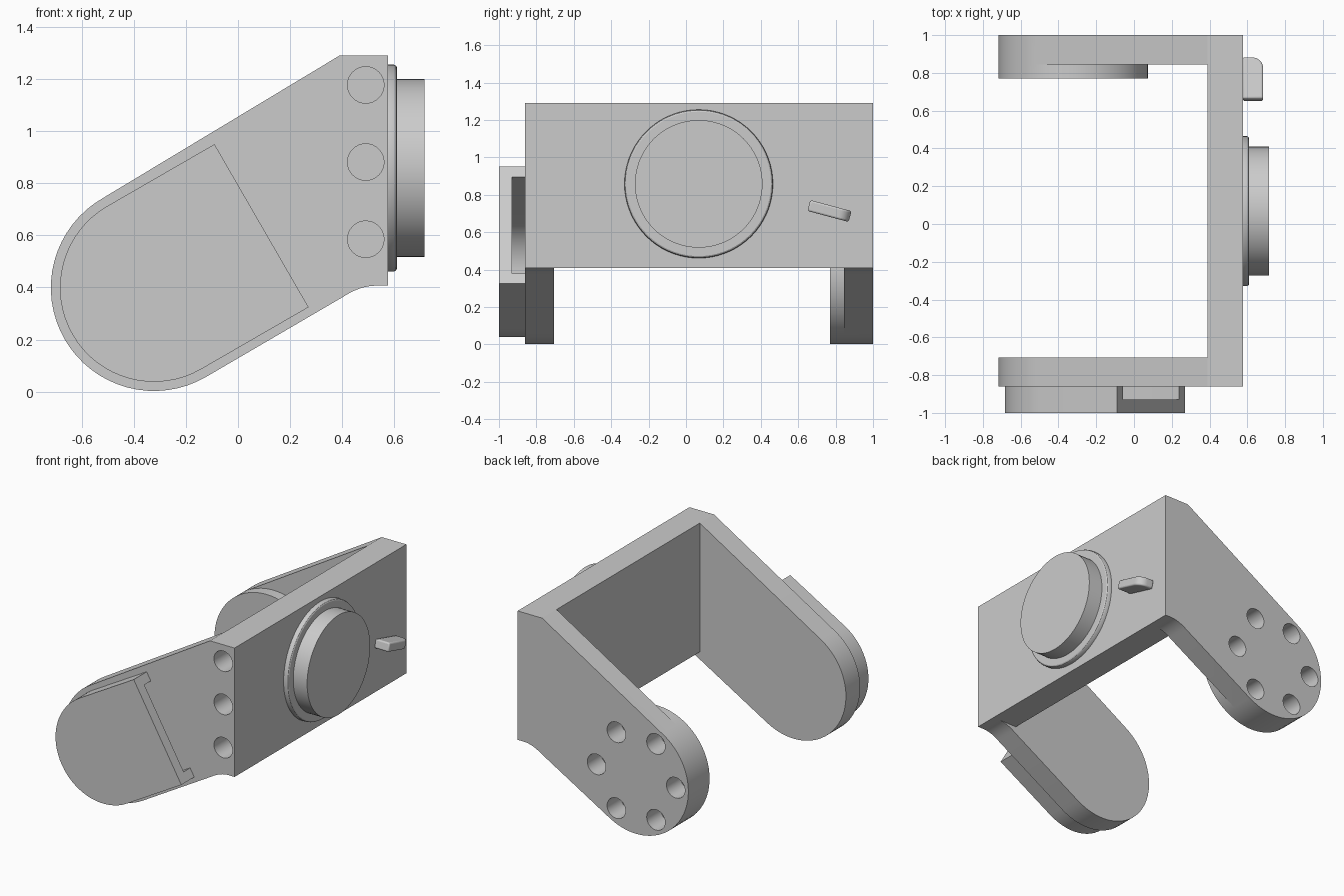
import bpy, bmesh, math
from mathutils import Matrix

if "Cube" in bpy.data.objects:
    bpy.data.objects.remove(bpy.data.objects["Cube"])

grey = bpy.data.materials.new("plain grey")
grey.diffuse_color = (0.6, 0.6, 0.6, 1)
grey.use_nodes = True
grey.node_tree.nodes["Principled BSDF"].inputs["Base Color"].default_value = grey.diffuse_color

CX, CZ, R = -0.322, 0.399, 0.396      # pivot centre and radius of the arms
TILT = math.radians(30)               # slope of the arms


def finish(name, bm):
    bmesh.ops.recalc_face_normals(bm, faces=bm.faces)
    mesh = bpy.data.meshes.new(name)
    bm.to_mesh(mesh)
    bm.free()
    ob = bpy.data.objects.new(name, mesh)
    bpy.context.collection.objects.link(ob)
    mesh.materials.append(grey)
    return ob


def prism(name, pts, lo, hi, axis="y"):
    """Extrude a 2D outline between lo and hi along an axis."""
    place = {"y": lambda p, t: (p[0], t, p[1]), "z": lambda p, t: (p[0], p[1], t)}[axis]
    bm = bmesh.new()
    a = [bm.verts.new(place(p, lo)) for p in pts]
    b = [bm.verts.new(place(p, hi)) for p in pts]
    bm.faces.new(a)
    bm.faces.new(b[::-1])
    n = len(pts)
    for i in range(n):
        bm.faces.new((a[i], a[(i + 1) % n], b[(i + 1) % n], b[i]))
    return finish(name, bm)


def arc(cx, cz, r, start, end, n):
    return [(cx + r * math.cos(math.radians(start + (end - start) * i / n)),
             cz + r * math.sin(math.radians(start + (end - start) * i / n))) for i in range(n + 1)]


def activate(ob):
    bpy.ops.object.select_all(action="DESELECT")
    ob.select_set(True)
    bpy.context.view_layer.objects.active = ob


def combine(ob, other, operation):
    """Boolean the other object into ob and remove it."""
    mod = ob.modifiers.new("cut", "BOOLEAN")
    mod.object, mod.operation, mod.solver = other, operation, "EXACT"
    activate(ob)
    bpy.ops.object.modifier_apply(modifier=mod.name)
    bpy.data.objects.remove(other)


def smooth(ob):
    activate(ob)
    bpy.ops.object.shade_smooth_by_angle(angle=math.radians(28))


# Arm outline: round end, straight sloping sides, fillet under the plate
fillet_a, corner, fillet_b = (0.40, 0.362), (0.468, 0.407), (0.53, 0.407)
fillet = []
for i in range(9):
    t = i / 8
    fillet.append(tuple((1 - t) ** 2 * fillet_a[k] + 2 * t * (1 - t) * corner[k] + t * t * fillet_b[k]
                        for k in range(2)))
arm = arc(CX, CZ, R, 120, 300, 32) + fillet + [(0.576, 0.407), (0.576, 1.29), (0.39, 1.29)]

# Bracket: two arms joined by a plate, with a round pad inside the back arm
bracket = prism("bracket", arm, -0.86, -0.706)
plate = prism("plate", [(0.39, 0.407), (0.576, 0.407), (0.576, 1.29), (0.39, 1.29)], -0.706, 0.845)
combine(bracket, plate, "UNION")
combine(bracket, prism("back_arm", arm, 0.845, 1.0), "UNION")
combine(bracket, prism("pad", arc(CX, CZ, R, 120, 480, 64)[:-1], 0.77, 0.845), "UNION")

# Ring of blind holes in the back arm
for i in range(6):
    a = math.radians(60 * i)
    hole = arc(CX + 0.3 * math.cos(a), CZ + 0.3 * math.sin(a), 0.07, 0, 360, 32)[:-1]
    combine(bracket, prism("drill", hole, 0.85, 1.1), "DIFFERENCE")

# Column of blind holes in the front edge of the plate
for z in (0.585, 0.881, 1.177):
    combine(bracket, prism("drill", arc(0.49, z, 0.07, 0, 360, 32)[:-1], -1.0, -0.7), "DIFFERENCE")
smooth(bracket)


# Hollow cover on the front arm, open at its upper end
def u_shape(r, length):
    ends = []
    for side in (-1, 1):
        ends.append((CX + length * math.cos(TILT) - side * r * math.sin(TILT),
                     CZ + length * math.sin(TILT) + side * r * math.cos(TILT)))
    return arc(CX, CZ, r, 120, 300, 32) + ends


cover = prism("front_cover", u_shape(0.361, 0.476), -1.0, -0.86)
combine(cover, prism("hollow", u_shape(0.298, 0.6), -0.93, -0.8), "DIFFERENCE")
smooth(cover)

# Flanged round boss on the outer face of the plate
profile = [(0.576, 0.397), (0.598, 0.397), (0.606, 0.393), (0.61, 0.386),
           (0.61, 0.341), (0.715, 0.341)]
bm = bmesh.new()
N = 72
rings = [[bm.verts.new((x, 0.068 + r * math.cos(2 * math.pi * i / N), 0.858 + r * math.sin(2 * math.pi * i / N)))
          for i in range(N)] for x, r in profile]
for p, q in zip(rings, rings[1:]):
    for i in range(N):
        j = (i + 1) % N
        bm.faces.new((p[i], p[j], q[j], q[i]))
bm.faces.new(rings[0])
bm.faces.new(rings[-1])
smooth(finish("round_boss", bm))

# Small tilted lever with one rounded outer corner
outline = [(0.0, -0.114), (0.108, -0.114)] + arc(0.048, 0.054, 0.06, 0, 90, 8) + [(0.0, 0.114)]
lever = prism("lever", outline, -0.03, 0.03, "z")
lever.data.transform(Matrix.Translation((0.576, 0.767, 0.713)) @ Matrix.Rotation(math.radians(-15), 4, "X"))
bevel = lever.modifiers.new("soft edges", "BEVEL")
bevel.width, bevel.segments = 0.01, 3
bevel.limit_method, bevel.angle_limit = "ANGLE", math.radians(40)
smooth(lever)
